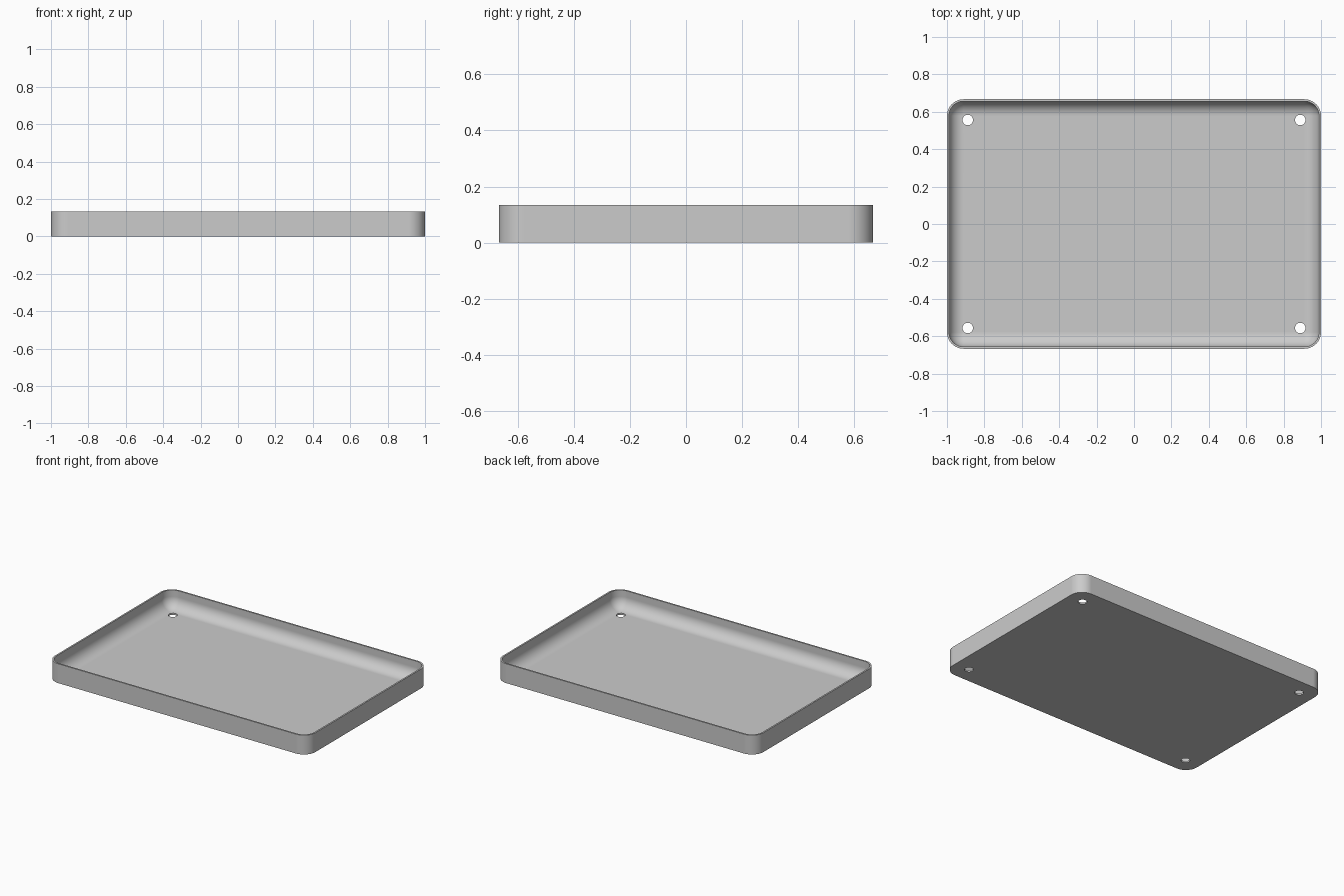
import bpy, bmesh
from math import sin, cos, pi

cube = bpy.data.objects.get("Cube")
if cube:
    bpy.data.objects.remove(cube)

HALF_X, HALF_Y, HEIGHT = 1.0, 0.667, 0.134
WALL, CORNER, FLOOR = 0.011, 0.089, 0.011
HOLE_INSET, HOLE_RADIUS = 0.111, 0.028
STEPS = 12
FILLET = CORNER - WALL

grey = bpy.data.materials.new("light grey")
grey.use_nodes = True
grey.diffuse_color = (0.6, 0.6, 0.6, 1)
grey.node_tree.nodes["Principled BSDF"].inputs["Base Color"].default_value = (0.6, 0.6, 0.6, 1)


def ring(bm, inset, z):
    """Rounded rectangle loop, inset from the outer outline."""
    radius = CORNER - inset
    verts = []
    for k, (sx, sy) in enumerate([(1, 1), (-1, 1), (-1, -1), (1, -1)]):
        for i in range(STEPS + 1):
            a = (k + i / STEPS) * pi / 2
            verts.append(bm.verts.new((sx * (HALF_X - CORNER) + radius * cos(a),
                                       sy * (HALF_Y - CORNER) + radius * sin(a), z)))
    return verts


def make_object(name, bm):
    mesh = bpy.data.meshes.new(name)
    bmesh.ops.recalc_face_normals(bm, faces=bm.faces)
    bm.to_mesh(mesh)
    bm.free()
    mesh.materials.append(grey)
    obj = bpy.data.objects.new(name, mesh)
    bpy.context.collection.objects.link(obj)
    return obj


# Tray shell: outer wall, thin rim, inner wall and rounded inner fillet
bm = bmesh.new()
levels = [(0, 0), (0, HEIGHT), (WALL, HEIGHT)]
for i in range(STEPS + 1):
    a = i / STEPS * pi / 2
    levels.append((WALL + FILLET * (1 - cos(a)), FLOOR + FILLET * (1 - sin(a))))
rings = [ring(bm, inset, z) for inset, z in levels]
for low, high in zip(rings, rings[1:]):
    for i in range(len(low)):
        j = (i + 1) % len(low)
        bm.faces.new((low[i], low[j], high[j], high[i]))
bm.faces.new(rings[0])
bm.faces.new(rings[-1])
bmesh.ops.remove_doubles(bm, verts=bm.verts, dist=0.0001)
tray = make_object("tray", bm)

# Screw hole cutters through the four floor corners
bm = bmesh.new()
for sx in (-1, 1):
    for sy in (-1, 1):
        made = bmesh.ops.create_cone(bm, cap_ends=True, segments=32, depth=0.2,
                                     radius1=HOLE_RADIUS, radius2=HOLE_RADIUS)
        bmesh.ops.translate(bm, verts=made["verts"],
                            vec=(sx * (HALF_X - HOLE_INSET), sy * (HALF_Y - HOLE_INSET), 0))
cutter = make_object("hole_cutter", bm)

cut = tray.modifiers.new("screw holes", "BOOLEAN")
cut.operation, cut.solver, cut.object = "DIFFERENCE", "EXACT", cutter

bpy.ops.object.select_all(action="DESELECT")
bpy.context.view_layer.objects.active = tray
tray.select_set(True)
bpy.ops.object.modifier_apply(modifier=cut.name)
bpy.data.objects.remove(cutter)

# Smooth fillets with crisp rim and hole edges
bpy.ops.object.shade_smooth_by_angle(angle=pi / 6)
weighted = tray.modifiers.new("flat face normals", "WEIGHTED_NORMAL")
weighted.keep_sharp = True
